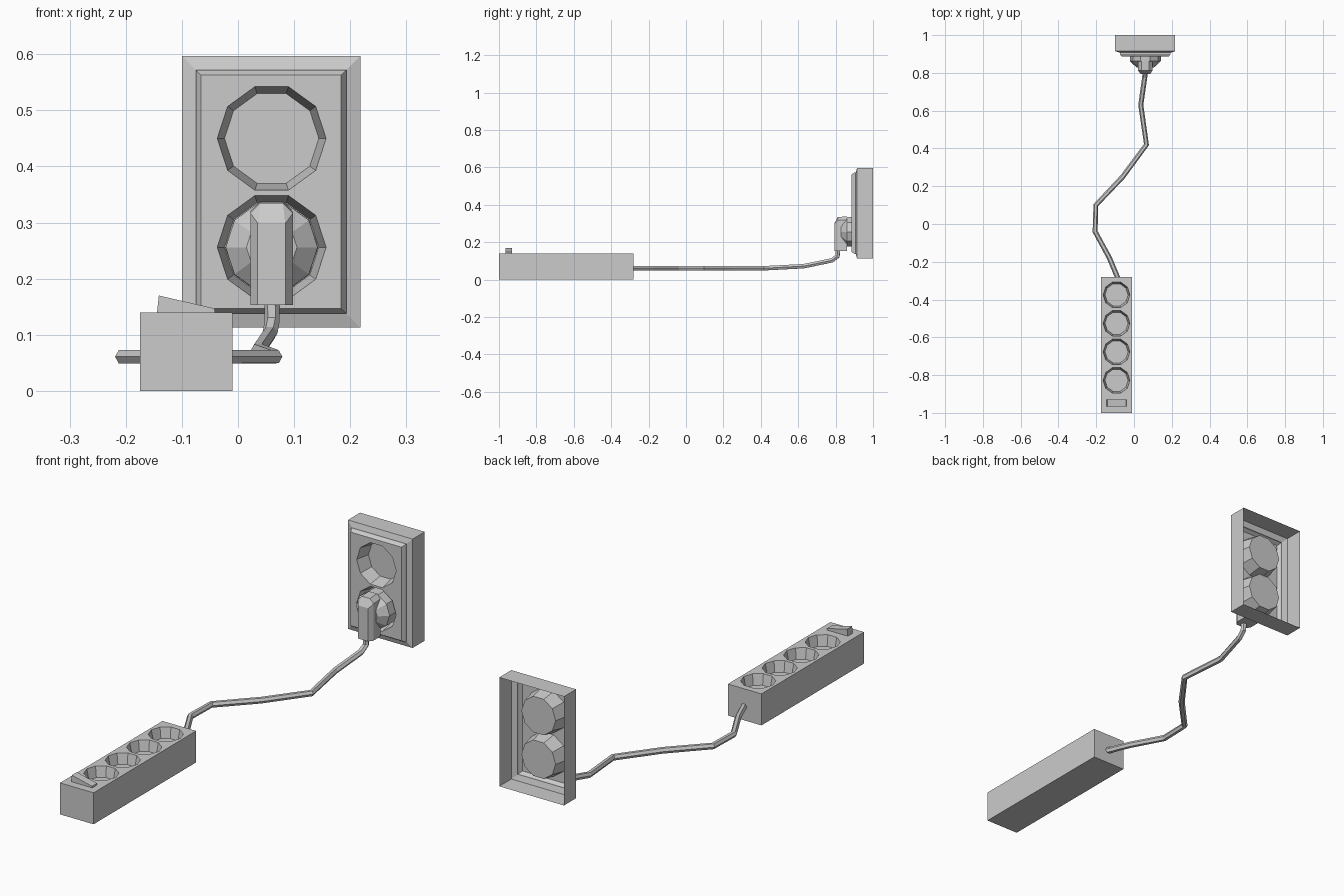
import bpy, bmesh
from math import cos, sin, pi

cube = bpy.data.objects.get("Cube")
if cube:
    bpy.data.objects.remove(cube)

grey = bpy.data.materials.new("light_grey_plastic")
grey.use_nodes = True
grey.diffuse_color = (0.6, 0.6, 0.6, 1)
grey.node_tree.nodes["Principled BSDF"].inputs["Base Color"].default_value = (0.6, 0.6, 0.6, 1)

SIDES = 10


def finish(name, bm):
    bmesh.ops.recalc_face_normals(bm, faces=bm.faces)
    mesh = bpy.data.meshes.new(name)
    bm.to_mesh(mesh)
    bm.free()
    mesh.materials.append(grey)
    obj = bpy.data.objects.new(name, mesh)
    bpy.context.collection.objects.link(obj)
    return obj


def ring(bm, points):
    return [bm.verts.new(p) for p in points]


def bridge(bm, a, b):
    n = len(a)
    for i in range(n):
        bm.faces.new((a[i], a[(i + 1) % n], b[(i + 1) % n], b[i]))


def loft(bm, outlines):
    rings = [ring(bm, o) for o in outlines]
    for a, b in zip(rings, rings[1:]):
        bridge(bm, a, b)
    return rings


def loop_edges(bm, verts):
    n = len(verts)
    return [bm.edges.get((verts[i], verts[(i + 1) % n]))
            or bm.edges.new((verts[i], verts[(i + 1) % n])) for i in range(n)]


def circle(r, place):
    """Decagon mapped into space by place(u, v)."""
    return [place(r * cos(2 * pi * i / SIDES), r * sin(2 * pi * i / SIDES))
            for i in range(SIDES)]


def panel_with_cups(bm, border, cups):
    """Fill a border loop, leaving a tapered cup for each (rim, floor) pair."""
    edges = loop_edges(bm, border)
    for rim, floor in cups:
        top, bottom = loft(bm, [rim, floor])
        bm.faces.new(bottom)
        edges += loop_edges(bm, top)
    bmesh.ops.triangle_fill(bm, use_beauty=True, edges=edges)


# Wall plate: open-backed stepped shell with two socket cups
def wall_rect(inset, y):
    x0, x1, z0, z1 = -0.10 + inset, 0.218 - inset, 0.113 + inset, 0.597 - inset
    return [(x0, y, z0), (x1, y, z0), (x1, y, z1), (x0, y, z1)]


bm = bmesh.new()
steps = [(0, 1.0), (0, 0.915), (0.025, 0.907), (0.025, 0.9), (0.034, 0.886)]
shell = loft(bm, [wall_rect(i, y) for i, y in steps])
cups = []
for cz in (0.256, 0.45):
    cups.append([circle(r, lambda u, v: (0.06 + u, y, cz + v))
                 for r, y in ((0.097, 0.886), (0.084, 0.95))])
panel_with_cups(bm, shell[-1], cups)
finish("wall_socket_plate", bm)

# Power strip: box with four socket cups along its top
bm = bmesh.new()
outline = [(-0.175, -1), (-0.01, -1), (-0.01, -0.28), (-0.175, -0.28)]
base, top = loft(bm, [[(x, y, z) for x, y in outline] for z in (0, 0.14)])
bm.faces.new(base)
cups = []
for k in range(4):
    cy = -0.375 - 0.151 * k
    cups.append([circle(r, lambda u, v: (-0.0925 + u, cy + v, z))
                 for r, z in ((0.071, 0.14), (0.061, 0.093))])
panel_with_cups(bm, top, cups)
finish("power_strip_body", bm)

# Rocker switch: wedge extruded along y
bm = bmesh.new()
wedge = [(-0.145, 0.135), (-0.04, 0.135), (-0.042, 0.147), (-0.141, 0.17)]
ends = loft(bm, [[(x, y, z) for x, z in wedge] for y in (-0.965, -0.93)])
for e in ends:
    bm.faces.new(e)
finish("rocker_switch", bm)

# Plug: faceted round body
bm = bmesh.new()
ends = loft(bm, [circle(r, lambda u, v: (0.06 + u, y, 0.256 + v))
                 for r, y in ((0.083, 0.949), (0.082, 0.862), (0.045, 0.828))])
bm.faces.new(ends[0])
bm.faces.new(ends[-1])
finish("plug_body", bm)

# Plug: upright grip with chamfered sides and top
bm = bmesh.new()
ends = loft(bm, [[(0.06 - w, y, 0.153), (0.06 + w, y, 0.153), (0.06 + w, y, top_z - c),
                  (0.06 + w - c, y, top_z), (0.06 - w + c, y, top_z), (0.06 - w, y, top_z - c)]
                 for w, y, top_z, c in ((0.025, 0.793, 0.3, 0.001), (0.038, 0.812, 0.335, 0.018),
                                        (0.038, 0.862, 0.338, 0.018))])
bm.faces.new(ends[0])
bm.faces.new(ends[-1])
finish("plug_grip", bm)

# Cord: six-sided tube along a bent path
path = [(-0.08, -0.3, 0.061), (-0.13, -0.18, 0.061), (-0.206, -0.04, 0.061),
        (-0.202, 0.1, 0.061), (-0.06, 0.25, 0.061), (0.066, 0.42, 0.061),
        (0.036, 0.63, 0.072), (0.057, 0.78, 0.103), (0.061, 0.81, 0.125),
        (0.061, 0.813, 0.16)]
curve = bpy.data.curves.new("power_cord", "CURVE")
curve.dimensions = "3D"
curve.bevel_depth = 0.0135
curve.bevel_resolution = 1
curve.use_fill_caps = True
spline = curve.splines.new("POLY")
spline.points.add(len(path) - 1)
spline.use_smooth = False
for point, co in zip(spline.points, path):
    point.co = (*co, 1)
curve.materials.append(grey)
cord = bpy.data.objects.new("power_cord", curve)
bpy.context.collection.objects.link(cord)
bpy.ops.object.select_all(action="DESELECT")
cord.select_set(True)
bpy.context.view_layer.objects.active = cord
bpy.ops.object.convert(target="MESH")
